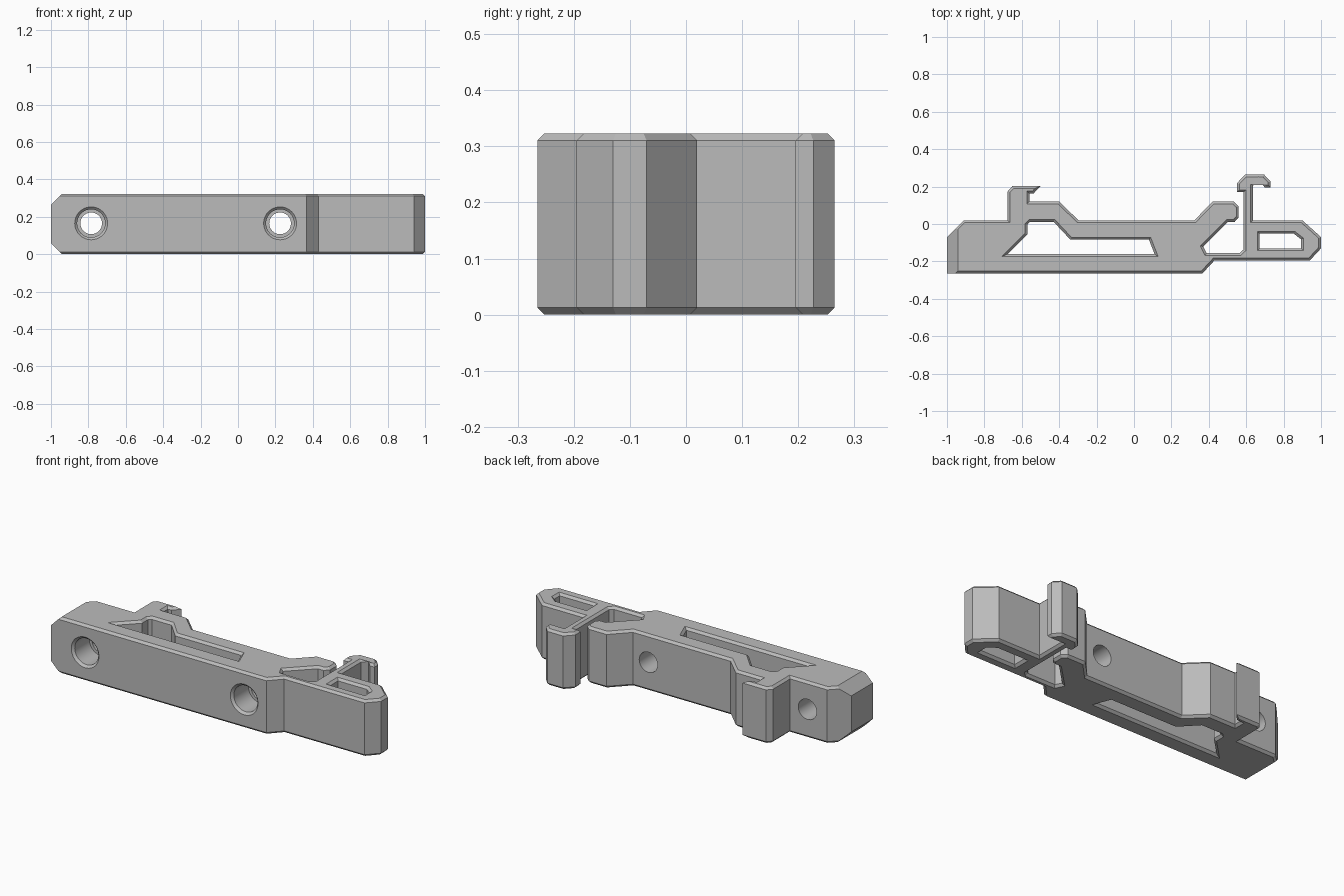
import bpy
import bmesh
import math
from mathutils import Vector

HEIGHT = 0.323
CHAMFER = 0.013

default = bpy.data.objects.get("Cube")
if default:
    bpy.data.objects.remove(default, do_unlink=True)

grey = bpy.data.materials.new("plain grey")
grey.use_nodes = True
colour = (0.5, 0.5, 0.5, 1)
grey.diffuse_color = colour
grey.node_tree.nodes["Principled BSDF"].inputs["Base Color"].default_value = colour

# Outline in plan, counter-clockwise, split by region
front_edge = [(-1, -.265), (.365, -.265), (.43, -.195), (.94, -.195),
              (1, -.13), (1, -.07), (.9, .02), (.637, .02)]
spring_hook = [(.637, .205), (.665, .235), (.7, .195), (.73, .195), (.73, .227),
               (.695, .265), (.595, .265), (.55, .218), (.55, .17), (.585, .17)]
spring_slot = [(.585, -.137), (.565, -.155), (.388, -.155), (.37, -.12), (.5, .01),
               (.537, .01), (.56, .035), (.56, .095), (.533, .12), (.42, .12)]
back_edge = [(.323, .02), (-.297, .02), (-.4, .12), (-.56, .12)]
fixed_hook = [(-.56, .163), (-.537, .163), (-.5, .203), (-.65, .203),
              (-.675, .175), (-.675, .02), (-.91, .02), (-1, -.07)]
outline = front_edge + spring_hook + spring_slot + back_edge + fixed_hook

# Weight-saving pockets that pass right through
long_pocket = [(-.675, -.161), (.11, -.161), (.08, -.084), (-.34, -.084),
               (-.43, .012), (-.555, .012), (-.57, -.003), (-.57, -.056)]
end_pocket = [(.672, -.13), (.893, -.13), (.893, -.082), (.855, -.052), (.672, -.052)]


def inset(loop, distance):
    """Move every side of a closed loop to its left by the distance."""
    result = []
    for i, point in enumerate(loop):
        here = Vector(point)
        before = (here - Vector(loop[i - 1])).normalized()
        after = (Vector(loop[(i + 1) % len(loop)]) - here).normalized()
        n1 = Vector((-before.y, before.x))
        n2 = Vector((-after.y, after.x))
        result.append(here + (n1 + n2) * distance / (1 + n1.dot(n2)))
    return result


def chamfered_prism(bm, loops):
    """Walls with chamfered rims for every loop, then both caps."""
    levels = [(0, CHAMFER), (CHAMFER, 0), (HEIGHT - CHAMFER, 0), (HEIGHT, CHAMFER)]
    caps = ([], [])
    for loop in loops:
        rings = [[bm.verts.new((p.x, p.y, z)) for p in inset(loop, d)] for z, d in levels]
        count = len(loop)
        for low, high in zip(rings, rings[1:]):
            for i in range(count):
                j = (i + 1) % count
                bm.faces.new((low[i], low[j], high[j], high[i]))
        for cap, ring in zip(caps, (rings[0], rings[-1])):
            cap += [bm.edges.get((ring[i - 1], ring[i])) for i in range(count)]
    for cap in caps:
        bmesh.ops.triangle_fill(bm, edges=cap, use_beauty=True)


def trim_corner(bm, point, normal):
    """Slice off a corner and close the cut."""
    geom = bm.verts[:] + bm.edges[:] + bm.faces[:]
    cut = bmesh.ops.bisect_plane(bm, geom=geom, plane_co=point, plane_no=normal,
                                 clear_outer=True)["geom_cut"]
    edges = [e for e in cut if isinstance(e, bmesh.types.BMEdge) and e.is_boundary]
    bmesh.ops.edgenet_fill(bm, edges=edges)


def make_object(name, bm):
    bmesh.ops.recalc_face_normals(bm, faces=bm.faces)
    mesh = bpy.data.meshes.new(name)
    bm.to_mesh(mesh)
    bm.free()
    mesh.materials.append(grey)
    obj = bpy.data.objects.new(name, mesh)
    bpy.context.collection.objects.link(obj)
    return obj


# Clip body with its left-hand end corners cut off
bm = bmesh.new()
chamfered_prism(bm, [outline, long_pocket[::-1], end_pocket[::-1]])
trim_corner(bm, (-1, 0, HEIGHT - .058), (-1, 0, 1))
trim_corner(bm, (-1, 0, .058), (-1, 0, -1))
body = make_object("clip_body", bm)

# Stepped screw holes, turned about the y axis
bm = bmesh.new()
profile = [(0, -.275), (.098, -.275), (.075, -.252), (.075, -.12),
           (.058, -.12), (.058, .1), (0, .1)]
for x in (-.785, .225):
    centre = Vector((x, 0, .165))
    verts = [bm.verts.new(centre + Vector((r, y, 0))) for r, y in profile]
    edges = [bm.edges.new(pair) for pair in zip(verts, verts[1:])]
    bmesh.ops.spin(bm, geom=verts + edges, cent=centre, axis=(0, 1, 0),
                   angle=math.tau, steps=40, use_duplicate=False)
bmesh.ops.remove_doubles(bm, verts=bm.verts, dist=.0001)
cutter = make_object("screw_hole_cutter", bm)
cutter.hide_render = True

bpy.ops.object.select_all(action="DESELECT")
body.select_set(True)
bpy.context.view_layer.objects.active = body
drill = body.modifiers.new("screw holes", "BOOLEAN")
drill.operation = "DIFFERENCE"
drill.solver = "EXACT"
drill.object = cutter
bpy.ops.object.modifier_apply(modifier=drill.name)
bpy.data.objects.remove(cutter, do_unlink=True)
bpy.ops.object.shade_smooth_by_angle(angle=math.radians(25))
